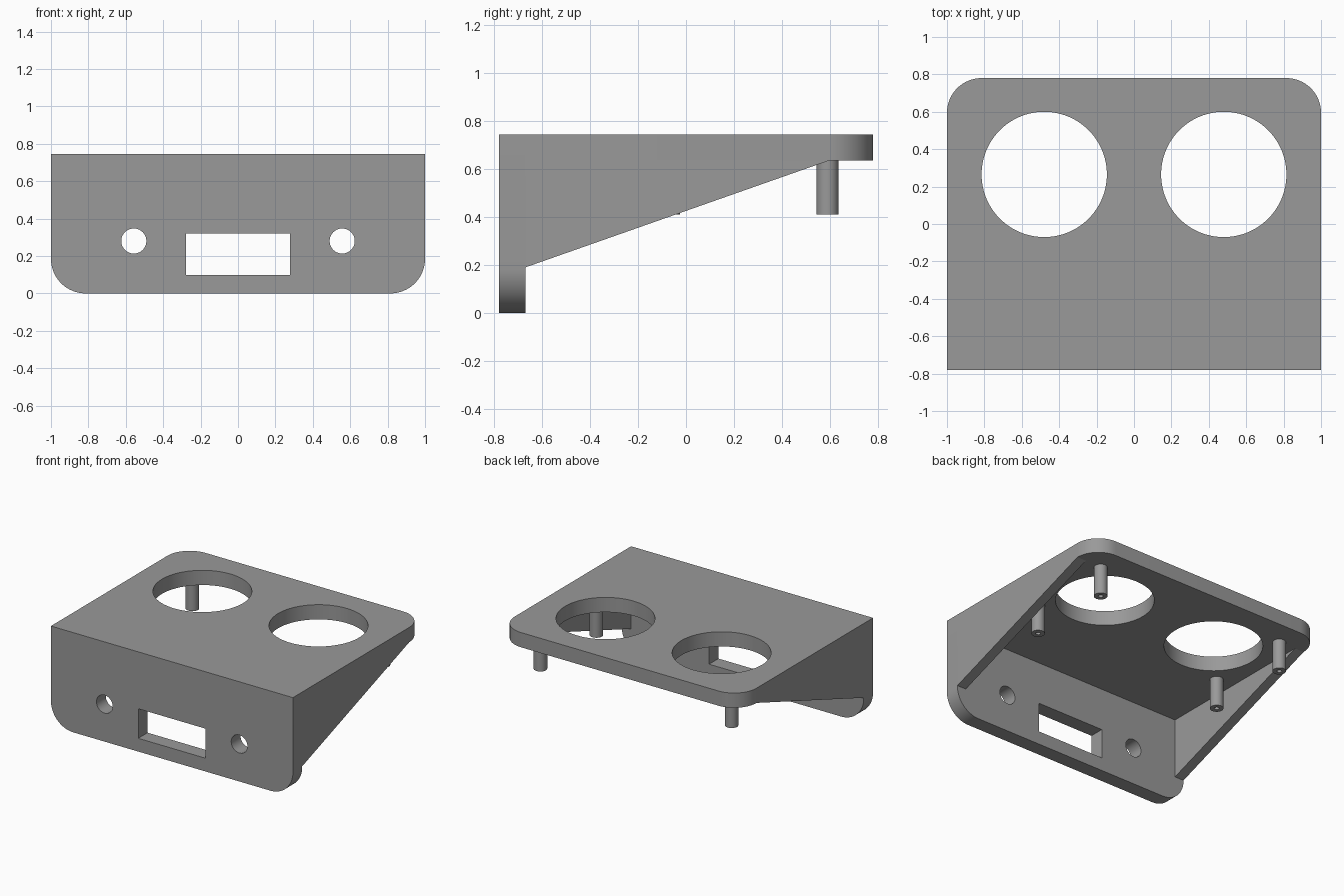
import bpy, bmesh, math
from mathutils import Matrix, Vector

if "Cube" in bpy.data.objects:
    bpy.data.objects.remove(bpy.data.objects["Cube"])

W, D, H = 1.0, 0.78, 0.745      # half width, half depth, height
T, R, SIDE = 0.11, 0.185, 0.075   # plate thickness, corner radius, side wall thickness
INNER_Y, INNER_Z = -D + T, H - T

grey = bpy.data.materials.new("plain grey")
grey.diffuse_color = (0.32, 0.32, 0.32, 1)
grey.use_nodes = True
grey.node_tree.nodes["Principled BSDF"].inputs["Base Color"].default_value = grey.diffuse_color


def make(name, bm):
    bmesh.ops.recalc_face_normals(bm, faces=bm.faces)
    mesh = bpy.data.meshes.new(name)
    bm.to_mesh(mesh)
    bm.free()
    mesh.materials.append(grey)
    obj = bpy.data.objects.new(name, mesh)
    bpy.context.collection.objects.link(obj)
    return obj


def prism(name, points, offset):
    """Extrude a closed 3D outline along an offset."""
    bm = bmesh.new()
    face = bm.faces.new([bm.verts.new(p) for p in points])
    new = bmesh.ops.extrude_face_region(bm, geom=[face], use_keep_orig=True)["geom"]
    bmesh.ops.translate(bm, vec=Vector(offset),
                        verts=[g for g in new if isinstance(g, bmesh.types.BMVert)])
    return make(name, bm)


def cylinder(name, center, radius, length, axis="Z", sides=64):
    bm = bmesh.new()
    turn = Matrix.Rotation(math.pi / 2, 4, "X") if axis == "Y" else Matrix()
    bmesh.ops.create_cone(bm, cap_ends=True, segments=sides, radius1=radius, radius2=radius,
                          depth=length, matrix=Matrix.Translation(center) @ turn)
    return make(name, bm)


def cut(obj, cutters):
    """Subtract cutters, apply, then remove them."""
    bpy.context.view_layer.objects.active = obj
    for c in cutters:
        mod = obj.modifiers.new("cut", "BOOLEAN")
        mod.operation, mod.solver, mod.object = "DIFFERENCE", "EXACT", c
        bpy.ops.object.modifier_apply(modifier=mod.name)
        bpy.data.objects.remove(c)


def smooth(obj):
    bpy.ops.object.select_all(action="DESELECT")
    obj.select_set(True)
    bpy.context.view_layer.objects.active = obj
    bpy.ops.object.shade_smooth_by_angle(angle=math.radians(30))


def rounded_outline(straight, end):
    """Outline across the width: square at 'straight', rounded corners at 'end'."""
    sign = 1 if end > straight else -1
    pts = [(-W, straight), (W, straight)]
    for k in range(33):
        a = math.pi / 2 * (k % 17 if k < 17 else k - 16) / 16
        if k < 17:
            pts.append((W - R + R * math.cos(a), end - sign * R * (1 - math.sin(a))))
        else:
            pts.append((-W + R - R * math.sin(a), end - sign * R * (1 - math.cos(a))))
    pts.insert(19, (-W + R, end))
    return pts


# top plate with two large round openings
top_plate = prism("top_plate", [(x, y, INNER_Z) for x, y in rounded_outline(INNER_Y, D)], (0, 0, T))
cut(top_plate, [cylinder("round_cutter", (s * 0.48, 0.265, H), 0.335, 1, sides=96) for s in (-1, 1)])

# front plate with a window and two small holes
front_plate = prism("front_plate", [(x, -D, z) for x, z in rounded_outline(H, 0)], (0, T, 0))
window = prism("window_cutter", [(-0.278, -1, 0.099), (0.278, -1, 0.099),
                                 (0.278, -1, 0.32), (-0.278, -1, 0.32)], (0, 0.5, 0))
cut(front_plate, [window] + [cylinder("hole_cutter", (s * 0.557, -D, 0.28), 0.067, 0.5, "Y")
                             for s in (-1, 1)])
parts = [top_plate, front_plate]

for s, side in ((-1, "left"), (1, "right")):
    # triangular side wall
    parts.append(prism(f"side_wall_{side}", [(s * W, INNER_Y, INNER_Z), (s * W, INNER_Y, R + 0.005),
                                             (s * W, D - R, INNER_Z)], (-s * SIDE, 0, 0)))
    # bored mounting posts under the top plate
    for y, place in ((-0.07, "front"), (0.59, "back")):
        post = cylinder(f"post_{place}_{side}", (s * 0.79, y, (INNER_Z + 0.41) / 2),
                        0.046, INNER_Z - 0.41, sides=32)
        cut(post, [cylinder("bore_cutter", (s * 0.79, y, 0.41), 0.017, 0.36, sides=24)])
        parts.append(post)

for p in parts:
    smooth(p)
